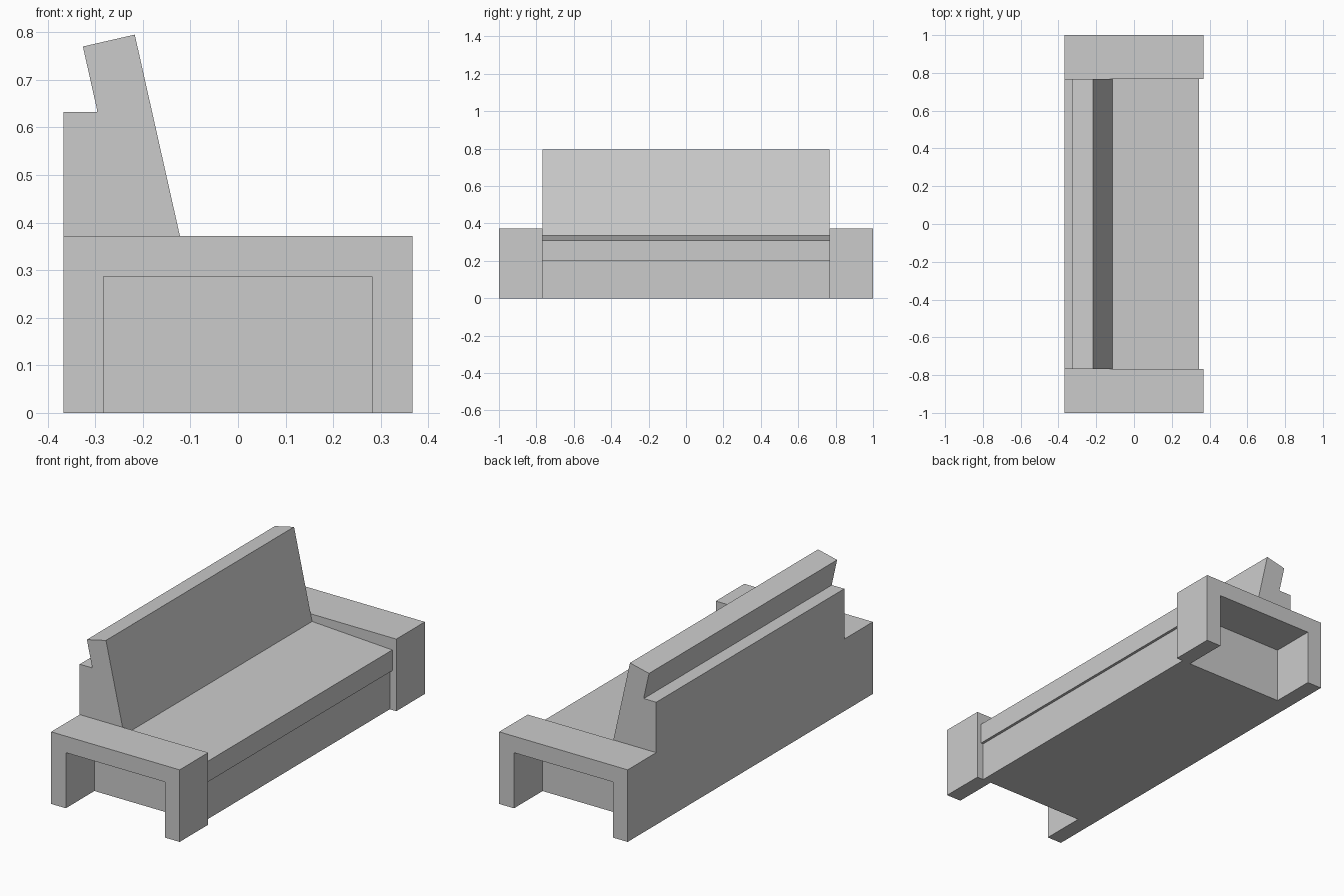
import bpy
import bmesh

if "Cube" in bpy.data.objects:
    bpy.data.objects.remove(bpy.data.objects["Cube"])

INNER = 0.767   # half width between the arms


def extrude_profile(name, points, y0, y1):
    """Extrude a closed (x, z) profile from y0 to y1."""
    bm = bmesh.new()
    face = bm.faces.new([bm.verts.new((x, y0, z)) for x, z in points])
    result = bmesh.ops.extrude_face_region(bm, geom=[face])
    moved = [g for g in result["geom"] if isinstance(g, bmesh.types.BMVert)]
    bmesh.ops.translate(bm, verts=moved, vec=(0, y1 - y0, 0))
    bmesh.ops.recalc_face_normals(bm, faces=bm.faces)
    mesh = bpy.data.meshes.new(name)
    bm.to_mesh(mesh)
    bm.free()
    obj = bpy.data.objects.new(name, mesh)
    bpy.context.collection.objects.link(obj)
    return obj


# Arms: upside-down U frames at both ends
arm = [(-0.367, 0), (-0.367, 0.372), (0.367, 0.372), (0.367, 0),
       (0.282, 0), (0.282, 0.287), (-0.283, 0.287), (-0.283, 0)]
extrude_profile("left_arm", arm, -1.0, -INNER)
extrude_profile("right_arm", arm, INNER, 1.0)

# Base box under the cushion
extrude_profile("seat_base", [(-0.296, 0), (0.33, 0), (0.33, 0.203), (-0.296, 0.203)],
                -INNER, INNER)

# Seat cushion, sloping gently down to the front
extrude_profile("seat_cushion", [(-0.2, 0.203), (0.344, 0.203), (0.344, 0.31), (-0.2, 0.339)],
                -INNER, INNER)

# Upright rear panel
extrude_profile("back_panel", [(-0.367, 0), (-0.296, 0), (-0.296, 0.632), (-0.367, 0.632)],
                -INNER, INNER)

# Leaning back cushion
extrude_profile("back_cushion", [(-0.326, 0.77), (-0.217, 0.795), (-0.11, 0.318),
                                 (-0.2, 0.203), (-0.296, 0.203), (-0.296, 0.636)],
                -INNER, INNER)
